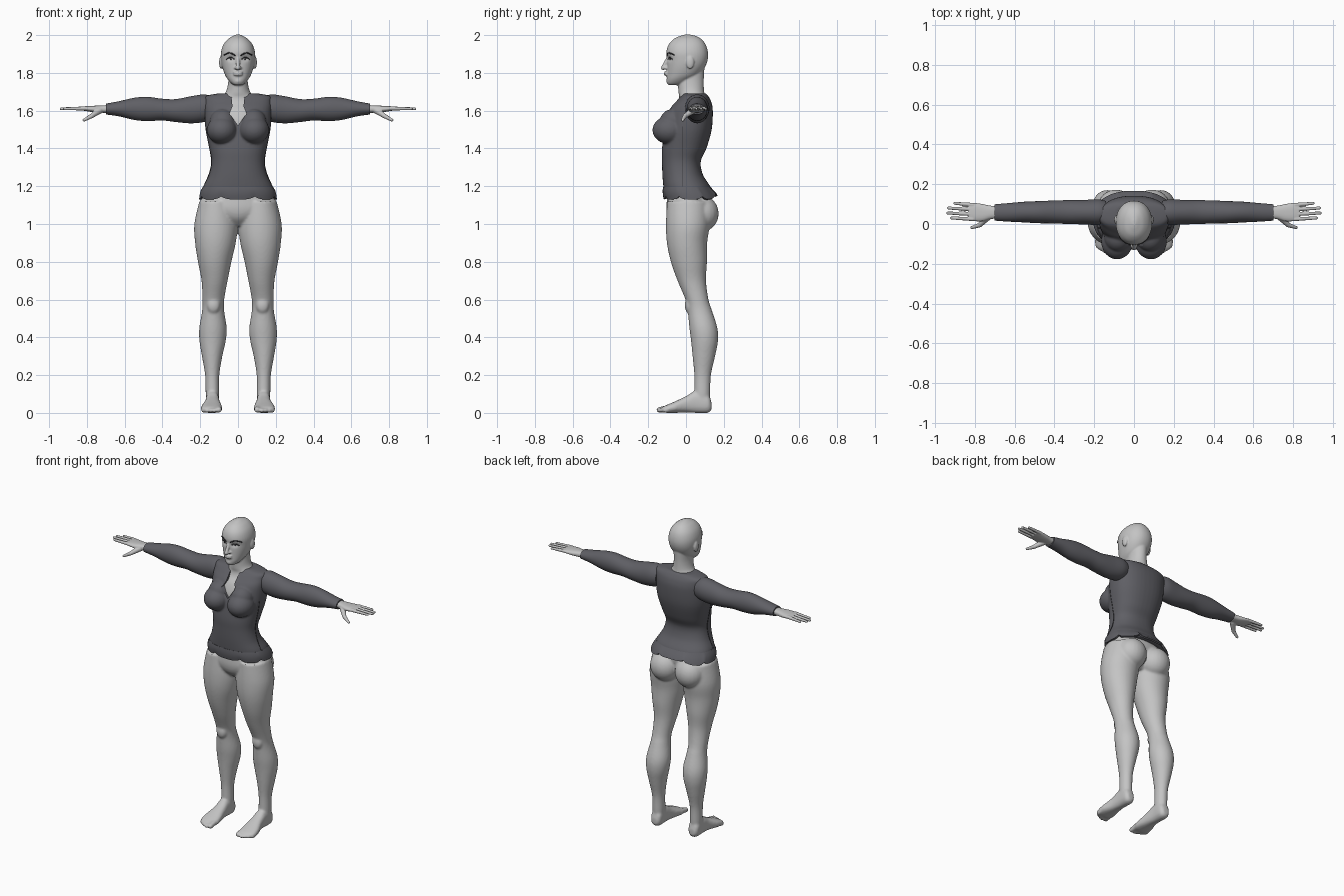
import bpy, bmesh, math
from mathutils import Vector, Matrix
from mathutils.bvhtree import BVHTree

default = bpy.data.objects.get("Cube")
if default:
    bpy.data.objects.remove(default)


def material(name, red, green, blue):
    mat = bpy.data.materials.new(name)
    mat.use_nodes = True
    mat.diffuse_color = (red, green, blue, 1)
    shader = next(n for n in mat.node_tree.nodes if n.type == "BSDF_PRINCIPLED")
    shader.inputs["Base Color"].default_value = (red, green, blue, 1)
    shader.inputs["Roughness"].default_value = 0.7
    return mat


skin = material("pale grey skin", .55, .55, .55)
cloth = material("charcoal cloth", .115, .115, .13)
dark = material("dark hair and thread", .04, .04, .045)


def spline(p0, p1, p2, p3, t):
    """Catmull-Rom blend of one value."""
    return p1 + t * ((p2 - p0) + t * ((2 * p0 - 5 * p1 + 4 * p2 - p3)
                     + t * (3 * (p1 - p2) + p3 - p0))) / 2


def loft(bm, rings, axis=2, flip=1, power=2.0, steps=5, sides=40):
    """Closed tube through rings (position, a_min, a_max, b_min, b_max);
    a ring of four values is symmetric: (position, a_half, b_min, b_max)."""
    rings = [(r[0], -r[1], *r[1:]) if len(r) == 4 else r for r in rings]
    padded = [rings[0], *rings, rings[-1]]
    fine = []
    for i in range(len(rings) - 1):
        for k in range(steps):
            fine.append([spline(*values, k / steps) for values in zip(*padded[i:i + 4])])
    fine.append(rings[-1])
    others = [k for k in range(3) if k != axis]
    loops = []
    for pos, a0, a1, b0, b1 in fine:
        loop = []
        for k in range(sides):
            c, s = math.cos(math.tau * k / sides), math.sin(math.tau * k / sides)
            co = Vector()
            co[axis] = pos
            co[others[0]] = (a0 + a1) / 2 + (a1 - a0) / 2 * math.copysign(abs(c) ** (2 / power), c)
            co[others[1]] = (b0 + b1) / 2 + (b1 - b0) / 2 * math.copysign(abs(s) ** (2 / power), s)
            co.x *= flip
            loop.append(bm.verts.new(co))
        loops.append(loop)
    for low, high in zip(loops, loops[1:]):
        for k in range(sides):
            n = (k + 1) % sides
            bm.faces.new((low[k], low[n], high[n], high[k]))
    bm.faces.new(loops[0])
    bm.faces.new(loops[-1])


def ball(bm, center, size):
    bmesh.ops.create_uvsphere(bm, u_segments=24, v_segments=16, radius=1,
                              matrix=Matrix.Translation(center) @ Matrix.Diagonal((*size, 1)))


def capsule(bm, start, end, r1, r2):
    start, end = Vector(start), Vector(end)
    turn = (end - start).to_track_quat("Z", "Y").to_matrix().to_4x4()
    bmesh.ops.create_cone(bm, cap_ends=True, segments=16, radius1=r1, radius2=r2,
                          depth=(end - start).length,
                          matrix=Matrix.Translation((start + end) / 2) @ turn)
    ball(bm, start, (r1, r1, r1))
    ball(bm, end, (r2, r2, r2))


def finish(name, bm, mat, voxel=0, smooth=0, cutter=None, thickness=0):
    """Turn the bmesh into an object, fuse, soften and cut it, and colour it."""
    bmesh.ops.recalc_face_normals(bm, faces=bm.faces[:])
    ob = bpy.data.objects.new(name, bpy.data.meshes.new(name))
    bm.to_mesh(ob.data)
    bm.free()
    bpy.context.scene.collection.objects.link(ob)
    if voxel:
        mod = ob.modifiers.new("fuse", "REMESH")
        mod.mode = "VOXEL"
        mod.voxel_size = voxel
    if smooth:
        mod = ob.modifiers.new("soften", "SMOOTH")
        mod.factor, mod.iterations = .5, smooth
    if thickness:
        mod = ob.modifiers.new("thickness", "SOLIDIFY")
        mod.thickness = thickness
    if cutter:
        mod = ob.modifiers.new("opening", "BOOLEAN")
        mod.operation, mod.solver, mod.object = "DIFFERENCE", "EXACT", cutter
    bpy.context.view_layer.update()
    graph = bpy.context.evaluated_depsgraph_get()
    mesh = bpy.data.meshes.new_from_object(ob.evaluated_get(graph))
    ob.modifiers.clear()
    ob.data = mesh
    mesh.materials.clear()
    if mat:
        mesh.materials.append(mat)
    for face in mesh.polygons:
        face.material_index = 0
    mesh.shade_smooth()
    mesh.set_sharp_from_angle(angle=math.radians(45))
    return ob


def trace(bm, ob, origins, direction, radius):
    """Lay a thin thread along the surface, projected from the origins."""
    tree = BVHTree.FromPolygons([v.co for v in ob.data.vertices],
                                [p.vertices[:] for p in ob.data.polygons])
    hits = [tree.ray_cast(Vector(o), Vector(direction))[0] for o in origins]
    hits = [h for h in hits if h]
    for p, q in zip(hits, hits[1:]):
        capsule(bm, p, q, radius, radius)


# Head, neck and upper chest
bm = bmesh.new()
loft(bm, [(1.735, .02, -.092, -.03), (1.745, .036, -.1, 0), (1.765, .054, -.102, .03),
          (1.79, .069, -.101, .07), (1.83, .083, -.1, .1), (1.87, .09, -.1, .115),
          (1.91, .09, -.104, .116), (1.95, .077, -.092, .104), (1.98, .052, -.064, .08),
          (1.996, .025, -.03, .05), (2.003, .008, -.005, .02)], power=2.15)
loft(bm, [(1.48, .13, -.09, .1), (1.54, .145, -.094, .11), (1.6, .15, -.073, .12),
          (1.64, .135, -.045, .115), (1.67, .095, -.036, .105), (1.7, .064, -.04, .096),
          (1.76, .051, -.042, .094), (1.83, .052, -.03, .098)])
capsule(bm, (0, -.094, 1.885), (0, -.121, 1.826), .008, .012)
ball(bm, (0, -.085, 1.757), (.024, .02, .018))
for z in (1.803, 1.791):
    ball(bm, (0, -.1, z), (.026, .017, .007))
for s in (1, -1):
    ball(bm, (s * .011, -.107, 1.826), (.009, .012, .008))
    ball(bm, (s * .09, .022, 1.855), (.01, .021, .034))
head = finish("head_and_neck", bm, skin, voxel=.0045, smooth=5)

# Eye sockets
for v in head.data.vertices:
    if v.co.y < -.03:
        d = ((abs(v.co.x) - .038) / .02) ** 2 + ((v.co.z - 1.876) / .014) ** 2
        v.co.y += .009 * math.exp(-d)

# Eyebrows, lashes and irises
for side, s in (("left", 1), ("right", -1)):
    bm = bmesh.new()
    trace(bm, head, [(s * (.017 + .011 * k), -1, 1.893 + .013 * math.sin(k * .6))
                     for k in range(6)], (0, 1, 0), .0038)
    finish(side + "_eyebrow", bm, dark)
    bm = bmesh.new()
    trace(bm, head, [(s * (.02 + .007 * k), -1, 1.873 + .009 * math.sin(k * .55))
                     for k in range(7)], (0, 1, 0), .0025)
    trace(bm, head, [(s * .037, -1, 1.872), (s * .041, -1, 1.876)], (0, 1, 0), .004)
    finish(side + "_lashes_and_iris", bm, dark)

# Hips, legs and feet
bm = bmesh.new()
loft(bm, [(1.22, .15, -.1, .07), (1.15, .19, -.1, .12), (1.08, .2, -.103, .115),
          (1.03, .13, -.088, .1), (.99, .05, -.05, .07)])
for s in (1, -1):
    ball(bm, (s * .09, .085, 1.055), (.093, .088, .095))
    loft(bm, [(1.12, .02, .205, -.1, .12), (1.0, .002, .231, -.106, .125),
              (.9, .012, .227, -.101, .112), (.8, .035, .212, -.08, .111),
              (.7, .055, .193, -.045, .106), (.6, .073, .188, -.003, .119),
              (.54, .073, .19, .009, .138), (.45, .06, .205, .018, .166),
              (.38, .065, .204, .027, .169), (.3, .083, .191, .035, .154),
              (.2, .099, .174, .044, .132), (.1, .1, .171, .044, .128),
              (.04, .105, .166, .05, .125)], flip=s)
    loft(bm, [(.135, .118, .154, .018, .055), (.115, .101, .17, 0, .1),
              (.05, .1, .171, 0, .115), (0, .095, .176, .002, .088),
              (-.06, .085, .193, 0, .06), (-.1, .084, .196, 0, .043),
              (-.125, .095, .185, .006, .032)], axis=1, flip=s, power=2.4)
    for x, y, r in ((.101, -.141, .016), (.126, -.145, .012), (.146, -.137, .012),
                    (.165, -.125, .012), (.183, -.11, .012)):
        capsule(bm, (s * x, y + .05, .026), (s * x, y, r), r, r)
    ball(bm, (s * .13, .018, .57), (.035, .025, .045))
finish("hips_legs_and_feet", bm, skin, voxel=.007, smooth=5)

# Notch cutter for the neckline
bm = bmesh.new()
outline = [(-.034, 1.75), (-.03, 1.62), (-.046, 1.585), (0, 1.522),
           (.046, 1.585), (.03, 1.62), (.034, 1.75)]
face = bm.faces.new([bm.verts.new((x, -.4, z)) for x, z in outline])
grown = bmesh.ops.extrude_face_region(bm, geom=[face])
bmesh.ops.translate(bm, vec=(0, .4, 0),
                    verts=[g for g in grown["geom"] if isinstance(g, bmesh.types.BMVert)])
notch = finish("neckline_cutter", bm, None)
notch.hide_render = True

# Fitted top
bm = bmesh.new()
loft(bm, [(1.16, .192, -.114, .14), (1.2, .184, -.12, .128), (1.26, .154, -.125, .09),
          (1.33, .14, -.127, .078), (1.4, .151, -.127, .108), (1.5, .172, -.112, .136),
          (1.6, .178, -.09, .142), (1.65, .178, -.052, .133), (1.677, .172, -.026, .118),
          (1.692, .1, -.015, .105)], power=2.3)
for s in (1, -1):
    ball(bm, (s * .085, -.088, 1.497), (.08, .09, .074))
    ball(bm, (s * .08, -.065, 1.54), (.07, .075, .07))
top = finish("fitted_top", bm, cloth, voxel=.006, smooth=6, cutter=notch)
bpy.data.objects.remove(notch)

# Side seams
for side, s in (("left", 1), ("right", -1)):
    bm = bmesh.new()
    trace(bm, top, [(s, -.02, 1.2 + .035 * k) for k in range(10)], (-s, 0, 0), .002)
    finish(side + "_side_seam", bm, dark)

# Flared hem with a scalloped lower edge
bm = bmesh.new()
count, loops = 96, []
for level, half, front, back in ((0, .186, -.121, .13), (.3, .197, -.124, .142),
                                 (.7, .204, -.122, .16), (1, .206, -.117, .167)):
    loop = []
    for k in range(count):
        a = math.tau * k / count
        c, s = math.cos(a), math.sin(a)
        lower = 1.13 + .016 * (1 - abs(math.cos(4 * a))) ** 2 + .02 * max(0, s) ** 6
        x = half * math.copysign(abs(c) ** .87, c)
        y = (front + back) / 2 + (back - front) / 2 * math.copysign(abs(s) ** .87, s)
        loop.append(bm.verts.new((x, y, 1.197 + (lower - 1.197) * level)))
    loops.append(loop)
for high, low in zip(loops, loops[1:]):
    for k in range(count):
        n = (k + 1) % count
        bm.faces.new((high[k], high[n], low[n], low[k]))
finish("scalloped_hem", bm, cloth, thickness=.012)

# Sleeves and hands
for side, s in (("left", 1), ("right", -1)):
    bm = bmesh.new()
    loft(bm, [(.14, .005, .115, 1.555, 1.675), (.18, -.005, .124, 1.54, 1.686),
              (.25, -.002, .121, 1.533, 1.676), (.33, 0, .12, 1.54, 1.661),
              (.4, .003, .118, 1.548, 1.663), (.48, .004, .115, 1.545, 1.673),
              (.55, .008, .112, 1.551, 1.668), (.63, .012, .105, 1.57, 1.65),
              (.7, .017, .099, 1.58, 1.637)], axis=0, flip=s)
    finish(side + "_sleeve", bm, cloth)
    bm = bmesh.new()
    loft(bm, [(.67, .028, .088, 1.588, 1.63), (.72, .025, .092, 1.589, 1.628),
              (.76, .014, .1, 1.591, 1.626), (.8, .014, .106, 1.597, 1.624),
              (.83, .02, .104, 1.602, 1.621)], axis=0, flip=s, power=2.4)
    for base, tip, reach in ((.025, .03, .917), (.05, .055, .937),
                             (.074, .08, .932), (.096, .104, .9)):
        capsule(bm, (s * .81, base, 1.612), (s * reach, tip, 1.61), .0105, .0075)
    capsule(bm, (s * .735, .035, 1.6), (s * .775, -.005, 1.572), .018, .012)
    capsule(bm, (s * .775, -.005, 1.572), (s * .815, -.018, 1.55), .012, .008)
    finish(side + "_hand", bm, skin, voxel=.003, smooth=3)
